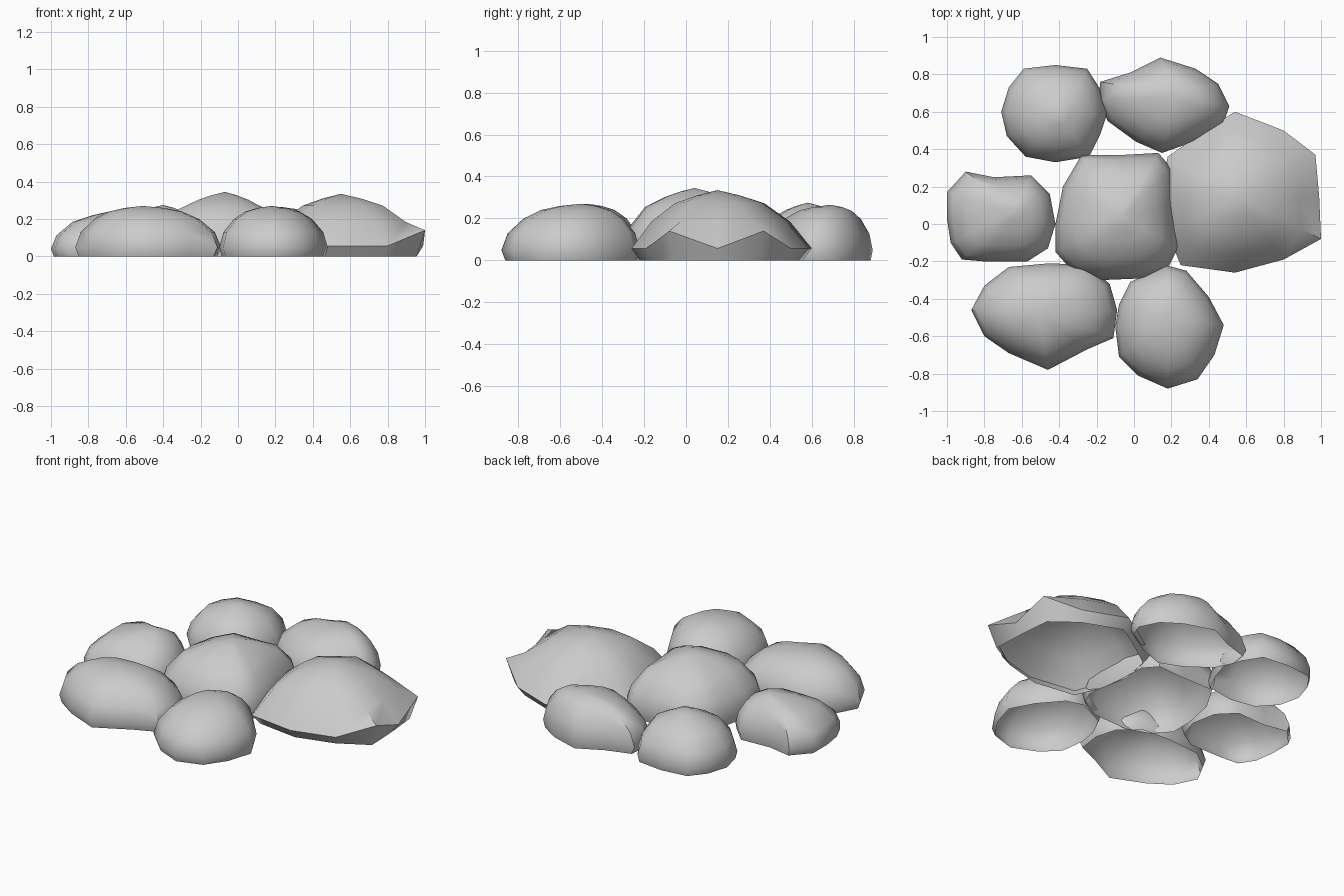
import bpy
import bmesh
import math
from mathutils import Vector

cube = bpy.data.objects.get("Cube")
if cube:
    bpy.data.objects.remove(cube, do_unlink=True)

grey = bpy.data.materials.new("stone grey")
grey.use_nodes = True
colour = (0.6, 0.6, 0.6, 1)
grey.diffuse_color = colour
grey.node_tree.nodes["Principled BSDF"].inputs["Base Color"].default_value = colour

# Ring profiles from the ground up: (scale about the crown, fraction of height)
ROUND = [(.95, 0), (1, .18), (.92, .48), (.72, .74), (.5, .89), (.27, .96)]
PEAKED = [(.96, 0), (1, .17), (.92, .45), (.69, .74), (.4, .88), (.2, .95)]
SLOPED = [(.9, 0), (1, .17), (.77, .55), (.5, .81), (.25, .92)]


def stone(name, crown, outline, profile=ROUND, lifted=()):
    """Hollow dome, open below; lifted outline corners sit higher on the widest ring."""
    bm = bmesh.new()
    top = Vector(crown)
    rings = []
    for level, (scale, rise) in enumerate(profile):
        ring = []
        for i, (x, y) in enumerate(outline):
            z = rise * top.z
            if level == 1 and i in lifted:
                z = .14
            ring.append(bm.verts.new((top.x + (x - top.x) * scale,
                                      top.y + (y - top.y) * scale, z)))
        rings.append(ring)
    count = len(outline)
    for low, high in zip(rings, rings[1:]):
        for i in range(count):
            j = (i + 1) % count
            bm.faces.new((low[i], low[j], high[j], high[i]))
    peak = bm.verts.new(top)
    for i in range(count):
        bm.faces.new((rings[-1][i], rings[-1][(i + 1) % count], peak))
    bmesh.ops.recalc_face_normals(bm, faces=bm.faces)
    if max(bm.faces, key=lambda f: f.calc_center_median().z).normal.z < 0:
        bmesh.ops.reverse_faces(bm, faces=bm.faces)
    mesh = bpy.data.meshes.new(name)
    bm.to_mesh(mesh)
    bm.free()
    mesh.materials.append(grey)
    obj = bpy.data.objects.new(name, mesh)
    bpy.context.collection.objects.link(obj)
    bpy.ops.object.select_all(action='DESELECT')
    obj.select_set(True)
    bpy.context.view_layer.objects.active = obj
    bpy.ops.object.shade_smooth_by_angle(angle=math.radians(50))


# Centre stone
stone("centre_stone", (-.07, .04, .345),
      [(-.42, 0), (-.38, .2), (-.28, .37), (-.05, .37), (.13, .38), (.2, .3), (.21, .1),
       (.24, -.12), (.19, -.22), (.06, -.29), (-.18, -.3), (-.33, -.25), (-.42, -.15)],
      PEAKED)

# Large slab-like stone on the left
stone("large_left_stone", (.55, .15, .335),
      [(.18, -.05), (.25, -.22), (.54, -.26), (.8, -.19), (1, -.08), (.99, .15),
       (.97, .37), (.8, .5), (.54, .6), (.38, .5), (.18, .36), (.14, .15)],
      SLOPED, lifted=(4, 6))

# Stone on the right
stone("right_stone", (-.63, .08, .25),
      [(-1, .17), (-.9, .28), (-.75, .25), (-.55, .26), (-.45, .16), (-.42, 0),
       (-.46, -.13), (-.57, -.2), (-.8, -.2), (-.92, -.19), (-.98, -.1), (-1, .03)],
      PEAKED)

# Two back stones
stone("back_right_stone", (-.4, .58, .275),
      [(-.71, .6), (-.67, .73), (-.59, .83), (-.42, .85), (-.25, .83), (-.18, .72),
       (-.14, .6), (-.18, .48), (-.24, .36), (-.42, .33), (-.58, .36), (-.68, .47)],
      PEAKED)
stone("back_left_stone", (.23, .69, .265),
      [(-.18, .76), (-.02, .81), (.14, .89), (.33, .83), (.45, .75), (.51, .63),
       (.48, .54), (.32, .44), (.15, .38), (.01, .44), (-.14, .55), (-.19, .66)])

# Two front stones
stone("front_right_stone", (-.51, -.47, .27),
      [(-.87, -.46), (-.8, -.33), (-.67, -.23), (-.45, -.21), (-.25, -.22), (-.13, -.32),
       (-.09, -.46), (-.11, -.61), (-.25, -.67), (-.46, -.78), (-.67, -.69), (-.8, -.6)])
stone("front_left_stone", (.18, -.5, .27),
      [(-.1, -.55), (-.08, -.43), (-.02, -.31), (.17, -.22), (.28, -.25), (.4, -.39),
       (.48, -.54), (.43, -.7), (.34, -.83), (.18, -.88), (.02, -.81), (-.08, -.71)])
